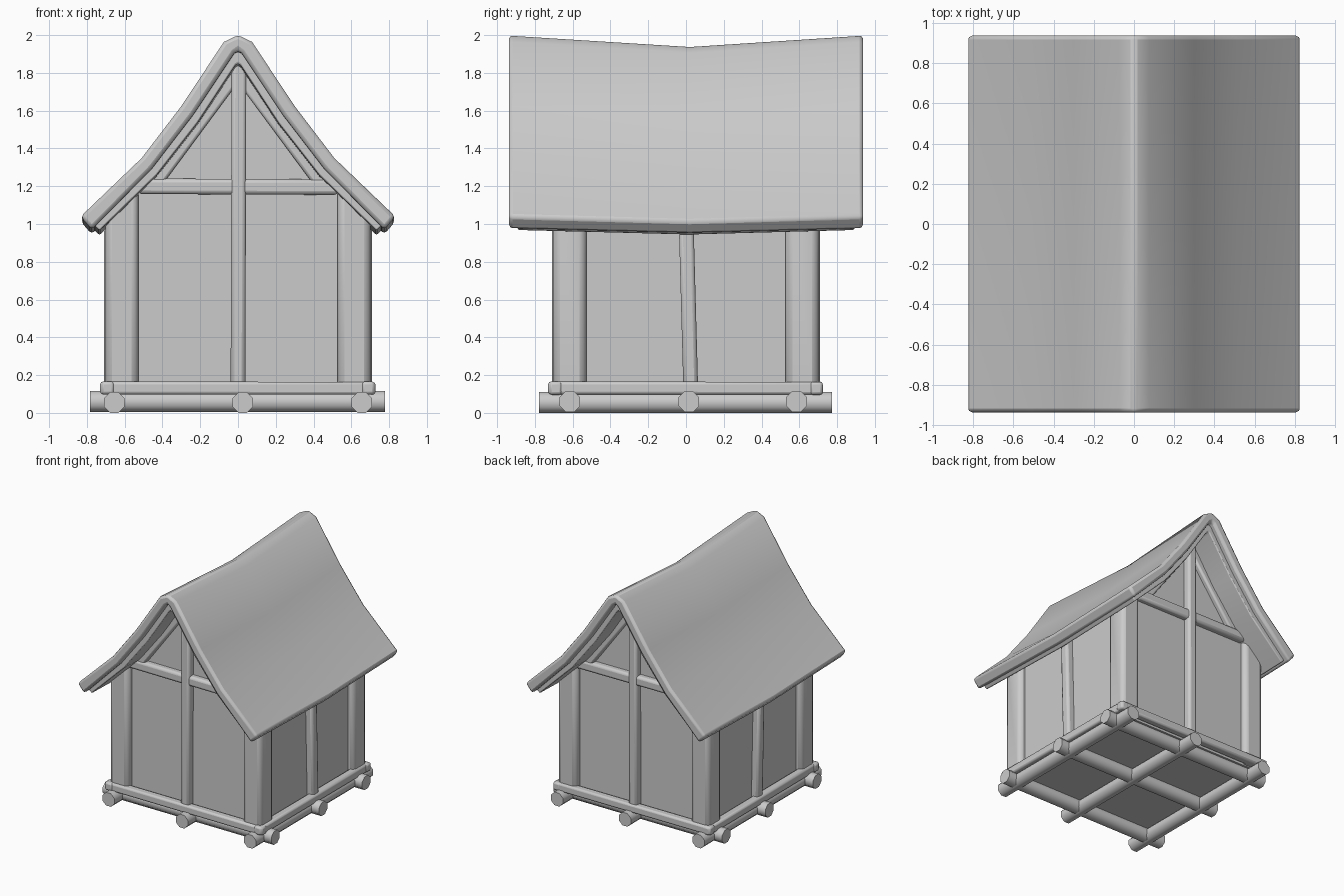
import bpy, bmesh, math
from mathutils import Vector, Matrix

if "Cube" in bpy.data.objects:
    bpy.data.objects.remove(bpy.data.objects["Cube"])


def finish(name, bm, bevel=0.0, angle=50, segments=1):
    bmesh.ops.recalc_face_normals(bm, faces=bm.faces)
    me = bpy.data.meshes.new(name)
    bm.to_mesh(me)
    bm.free()
    ob = bpy.data.objects.new(name, me)
    bpy.context.collection.objects.link(ob)
    if bevel:
        m = ob.modifiers.new("bevel", 'BEVEL')
        m.width = bevel
        m.segments = segments
        m.limit_method = 'ANGLE'
        m.angle_limit = math.radians(40)
    bpy.ops.object.select_all(action='DESELECT')
    ob.select_set(True)
    bpy.context.view_layer.objects.active = ob
    bpy.ops.object.shade_smooth_by_angle(angle=math.radians(angle))
    return ob


def beam(name, a, b, r, bevel=0.02, slope=0.0, sides=4):
    """Timber between two points; slope cuts its top to the roof pitch."""
    a, b = Vector(a), Vector(b)
    d = b - a
    rad = r / math.cos(math.pi / sides)
    bm = bmesh.new()
    mat = (Matrix.Translation((a + b) / 2) @ d.to_track_quat('Z', 'Y').to_matrix().to_4x4()
           @ Matrix.Rotation(math.pi / sides, 4, 'Z'))
    bmesh.ops.create_cone(bm, cap_ends=True, segments=sides, radius1=rad,
                          radius2=rad, depth=d.length, matrix=mat)
    for v in bm.verts:
        if v.co.z > 1:
            v.co.z -= slope * (abs(v.co.x) - abs(b.x))
    return finish(name, bm, bevel, segments=2)


def sagging_sheet(name, top, low, length, bevel):
    """Bent roof layer from half profiles, dipping in the middle of its length."""
    top = [(-x, z) for x, z in top[:0:-1]] + top
    low = [(-x, z) for x, z in low[:0:-1]] + low
    bm = bmesh.new()
    rows = []
    for y, sag in ((-length, 0), (0.02, 1), (length, 0)):
        rows.append([[bm.verts.new((x, y, z - sag * (0.025 + 0.035 * (z - 1))))
                      for x, z in side] for side in (top, low)])
    n = len(top)
    for r0, r1 in zip(rows, rows[1:]):
        for s in (0, 1):
            for i in range(n - 1):
                bm.faces.new((r0[s][i], r0[s][i + 1], r1[s][i + 1], r1[s][i]))
        for i in (0, n - 1):
            bm.faces.new((r0[0][i], r0[1][i], r1[1][i], r1[0][i]))
    for r in (rows[0], rows[2]):
        for i in range(n - 1):
            bm.faces.new((r[0][i], r[0][i + 1], r[1][i + 1], r[1][i]))
    finish(name, bm, bevel, 40, 2)


# outer roof and the smaller layer below it
under = [(0, 1.92), (0.02, 1.905), (0.24, 1.575), (0.455, 1.295), (0.775, 0.97)]
sagging_sheet("roof", [(0, 2.002), (0.075, 1.965), (0.3, 1.625), (0.51, 1.35), (0.833, 1.04)],
              under, 0.938, 0.02)
sagging_sheet("roof_underlayer",
              [(0, 1.93), (0.025, 1.915), (0.245, 1.585), (0.46, 1.305), (0.765, 0.995)],
              [(0, 1.85), (0.015, 1.84), (0.215, 1.535), (0.43, 1.26), (0.733, 0.965)],
              0.89, 0.008)

# walls with gables, extruded along y
W = 0.65
half = [(W, 0.09), (W, 1.09), (0.46, 1.29)]
prof = half + [(0, 1.88)] + [(-x, z) for x, z in half[::-1]]
bm = bmesh.new()
face = bm.faces.new([bm.verts.new((x, -W, z)) for x, z in prof])
ext = bmesh.ops.extrude_face_region(bm, geom=[face])
bmesh.ops.translate(bm, vec=(0, 2 * W, 0),
                    verts=[v for v in ext["geom"] if isinstance(v, bmesh.types.BMVert)])
finish("walls", bm, angle=20)

# foundation timbers in both directions
for i, (x, y) in enumerate(((-0.655, -0.615), (0.025, 0.015), (0.655, 0.585))):
    beam(f"foundation_beam_long_{i}", (x, -0.778, 0.055), (x, 0.772, 0.055), 0.055, 0, sides=8)
    beam(f"foundation_beam_cross_{i}", (-0.783, y, 0.06), (0.778, y, 0.06), 0.055, 0, sides=8)

for s, end in ((-1, "front"), (1, "back")):
    for t, side in ((-1, "left"), (1, "right")):
        # corner posts
        beam(f"corner_post_{end}_{side}", (t * 0.615, s * 0.615, 0.1),
             (t * 0.615, s * 0.615, 1.18), 0.087, 0.035, slope=0.95)
        # gable rafters
        beam(f"gable_rafter_{end}_{side}", (t * 0.47, s * 0.655, 1.175),
             (0, s * 0.655, 1.81), 0.036, 0.015)
    # gable framing
    beam(f"gable_post_{end}", (0, s * 0.67, 0.13), (0.005, s * 0.67, 1.86), 0.039)
    beam(f"tie_beam_{end}", (-0.53, s * 0.66, 1.2), (0.53, s * 0.66, 1.195), 0.041)
    beam(f"sill_{end}", (-0.73, s * 0.69, 0.132), (0.728, s * 0.69, 0.13), 0.034, 0.015)

for s, side in ((-1, "left"), (1, "right")):
    # side framing
    beam(f"side_post_{side}", (s * 0.67, 0.025, 0.13), (s * 0.67, 0.0, 1.04), 0.039)
    beam(f"side_sill_{side}", (s * 0.69, -0.73, 0.132), (s * 0.69, 0.725, 0.13), 0.034, 0.015)
